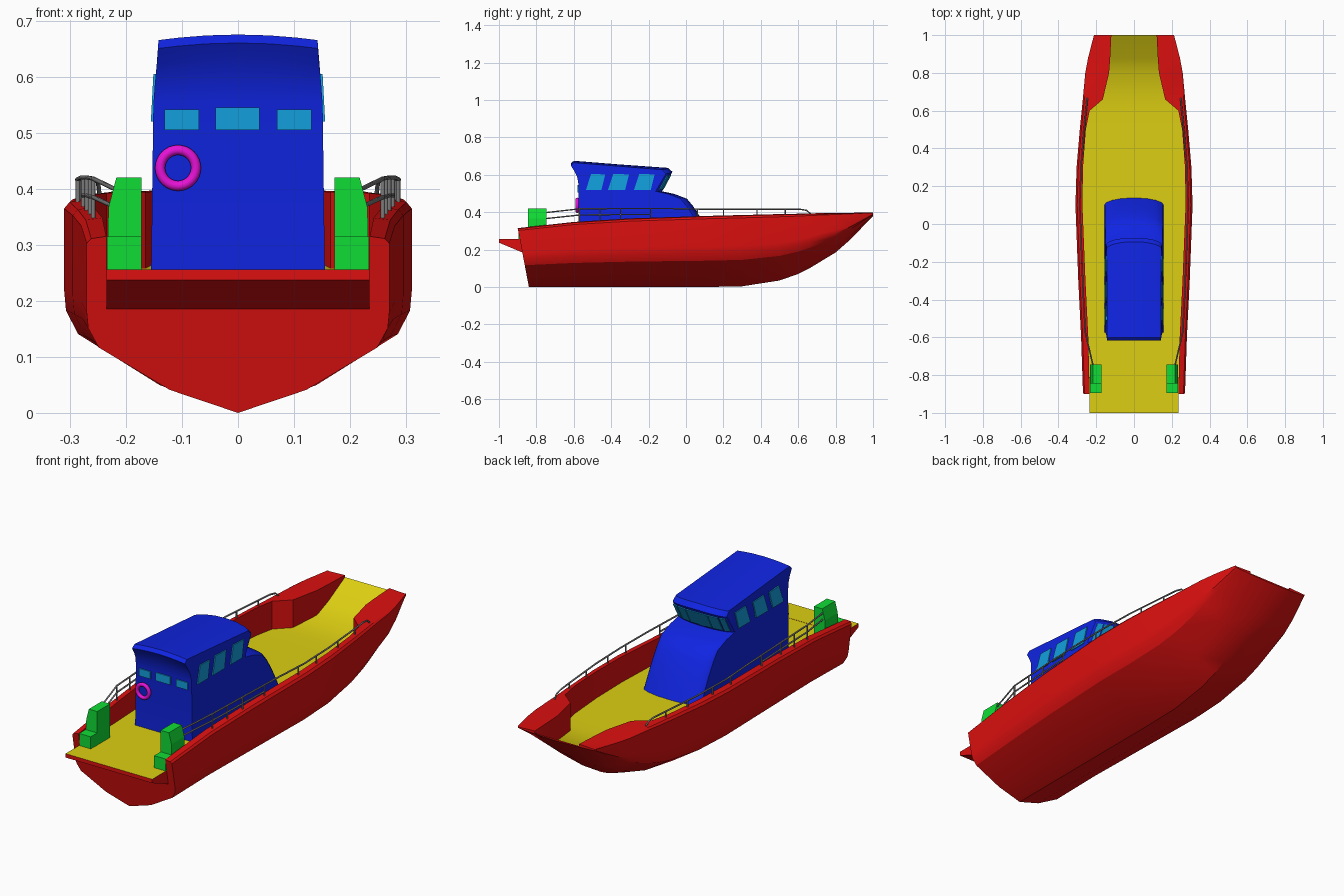
import bpy, bmesh, math
from mathutils import Vector

cube = bpy.data.objects.get("Cube")
if cube:
    bpy.data.objects.remove(cube, do_unlink=True)


def material(name, rgb):
    m = bpy.data.materials.new(name)
    m.use_nodes = True
    m.diffuse_color = (*rgb, 1)
    m.node_tree.nodes["Principled BSDF"].inputs["Base Color"].default_value = (*rgb, 1)
    return m


RED = material("hull red", (0.72, 0.005, 0.005))
YELLOW = material("deck yellow", (0.72, 0.62, 0.006))
BLUE = material("cabin blue", (0.005, 0.018, 0.76))
GLASS = material("window blue", (0.006, 0.35, 0.72))
GREEN = material("locker green", (0.005, 0.72, 0.035))
MAGENTA = material("ring magenta", (0.8, 0.006, 0.68))
GREY = material("rail grey", (0.2, 0.2, 0.2))


def make(name, bm, mats, smooth=None):
    bmesh.ops.recalc_face_normals(bm, faces=bm.faces)
    me = bpy.data.meshes.new(name)
    bm.to_mesh(me)
    bm.free()
    ob = bpy.data.objects.new(name, me)
    bpy.context.collection.objects.link(ob)
    for m in mats:
        me.materials.append(m)
    if smooth:
        bpy.ops.object.select_all(action='DESELECT')
        ob.select_set(True)
        bpy.context.view_layer.objects.active = ob
        bpy.ops.object.shade_smooth_by_angle(angle=math.radians(smooth))
    return ob


def loft(rings):
    """Skin closed rings of equal length and cap both ends."""
    bm = bmesh.new()
    rows = [[bm.verts.new(p) for p in r] for r in rings]
    n = len(rows[0])
    strips = [[] for _ in range(n)]
    for a, b in zip(rows, rows[1:]):
        for i in range(n):
            j = (i + 1) % n
            strips[i].append(bm.faces.new((a[i], a[j], b[j], b[i])))
    bm.faces.new(rows[0])
    bm.faces.new(rows[-1])
    return bm, strips


# Hull: y, half beam, inner half width, sheer, keel, deck height
STATIONS = [
    (-0.84, .27, .235, .315, 0, .255), (-0.6, .28, .242, .348, 0, .255),
    (-0.3, .295, .257, .367, 0, .255), (0.1, .31, .273, .38, 0, .255),
    (0.3, .304, .27, .385, .004, .255), (0.5, .287, .255, .39, .035, .255),
    (0.6, .277, .235, .392, .07, .255), (0.66, .271, .165, .394, .1, .258),
    (0.8, .258, .132, .396, .185, .275), (0.88, .243, .126, .397, .255, .315),
    (1.0, .212, .12, .398, .38, .388),
]
SECTION = [(1, .96), (1, .57), (.99, .48), (.92, .37), (.45, .13)]


def hull_ring(y, w, wi, s, k, d):
    half = [(wi, d), (wi, s), (.97 * w, s - .004)]
    half += [(w * u, k + (s - k) * v) for u, v in SECTION]
    pts = half + [(0, k)] + [(-x, z) for x, z in reversed(half)]
    rake = .19 if y < -.8 else 0
    return [(x, y - rake * z, z) for x, z in pts]


bm, strips = loft([hull_ring(*s) for s in STATIONS])
for f in strips[-1]:
    f.material_index = 1
make("hull", bm, [RED, YELLOW], 28)


def prism(name, profile, offset, depth, axis, mats):
    """Extrude a 2D profile along x or y."""
    def at(p, t):
        return (t, p[0], p[1]) if axis == 'x' else (p[0], t, p[1])
    bm, _ = loft([[at(p, t) for p in profile] for t in (offset, offset + depth)])
    return make(name, bm, mats)


# Stern platform with a yellow top
platform = prism("stern_platform", [(-1, .256), (-1, .237), (-.875, .185), (-.87, .256)],
                 -.235, .47, 'x', [RED, YELLOW])
for f in platform.data.polygons:
    f.material_index = int(f.normal.z > .9)

# Stern lockers with a low step
for side, s in (("left", 1), ("right", -1)):
    tall = [(.172, .25), (.234, .25), (.231, .367), (.217, .42), (.172, .42)]
    step = [(.172, .25), (.234, .25), (.234, .315), (.172, .315)]
    prism(side + "_locker", [(s * x, z) for x, z in tall], -.845, .1, 'y', [GREEN])
    prism(side + "_locker_step", [(s * x, z) for x, z in step], -.895, .05, 'y', [GREEN])


# Cabin: side profile swept across the beam with a cambered roof and bowed front
CABIN = [(-.575, .25), (-.575, .55), (-.582, .59), (-.597, .63), (-.616, .66), (-.6, .675),
         (-.35, .655), (-.095, .637), (-.073, .616), (-.128, .512), (-.06, .497), (.005, .472),
         (.04, .43), (.075, .375), (.11, .31), (.14, .25)]


def cabin_width(z):
    return .155 - .004 * (z - .25) / .3 - max(0, z - .55) * .06


def cabin_point(u, y, z):
    front = .028 * abs(u) ** 3 if y > -.2 else 0
    camber = .01 * u * u if z > .6 else 0
    return Vector((u * cabin_width(z), y - front, z - camber))


ACROSS = (-1, -.95, -.75, -.4, 0, .4, .75, .95, 1)
bm, _ = loft([[cabin_point(u, y - (.006 if abs(u) == 1 and y > -.2 else 0), z)
               for y, z in CABIN] for u in ACROSS])
make("cabin", bm, [BLUE], 30)


def plate(name, corners, out, mat):
    """Thin pane standing just proud of a wall."""
    c = [Vector(p) for p in corners]
    out = Vector(out).normalized()
    bm, _ = loft([[p - out * .003 for p in c], [p + out * .004 for p in c]])
    return make(name, bm, [mat])


# Slanted side windows
for s, side in ((1, "left"), (-1, "right")):
    for i, (y0, y1) in enumerate(((-.535, -.452), (-.417, -.325), (-.278, -.188))):
        lo, hi = s * cabin_width(.52), s * cabin_width(.605)
        plate(f"{side}_window_{i + 1}",
              [(lo, y0, .52), (lo, y1, .52), (hi, y1 + .02, .602), (hi, y0 + .028, .605)],
              (s, 0, 0), GLASS)

# Aft windows
for name, x0, x1, drop in (("right", -.131, -.07, .004), ("middle", -.04, .038, 0),
                           ("left", .07, .131, .004)):
    plate(f"aft_{name}_window", [(x0, -.576, .505), (x1, -.576, .505),
                                 (x1, -.576, .545 - drop), (x0, -.576, .545 - drop)],
          (0, -1, 0), GLASS)


# Windscreen panes follow the leaning front
def windscreen(u, t):
    w = .028 * abs(u) ** 3
    return (u * cabin_width(.56), -.128 + .055 * t - w, .512 + .104 * t - .008 * u * u * t)


for name, u0, u1 in (("right", -.93, -.76), ("middle_right", -.72, -.4), ("middle", -.38, .38),
                     ("middle_left", .4, .72), ("left", .76, .93)):
    plate(f"windscreen_{name}", [windscreen(u0, .1), windscreen(u1, .1),
                                 windscreen(u1, .86), windscreen(u0, .86)],
          ((u0 + u1) * .2, .9, -.45), GLASS)

# Life ring on the aft wall
bpy.ops.mesh.primitive_torus_add(location=(-.107, -.582, .437), rotation=(math.pi / 2, 0, 0),
                                 major_radius=.032, minor_radius=.009,
                                 major_segments=32, minor_segments=10)
ring = bpy.context.object
ring.name = "life_ring"
ring.data.materials.append(MAGENTA)
bpy.ops.object.shade_smooth()


def at_gunwale(y):
    for a, b in zip(STATIONS, STATIONS[1:]):
        if a[0] <= y <= b[0]:
            t = (y - a[0]) / (b[0] - a[0])
            return [p + (q - p) * t for p, q in zip(a, b)]


def rail_point(y, z, s):
    x = at_gunwale(y)[1] - .023
    if y < -.58:
        x -= (-.58 - y) * .2
    return (s * x, y, z)


def tubes(name, paths, radius):
    cu = bpy.data.curves.new(name, 'CURVE')
    cu.dimensions = '3D'
    cu.bevel_depth = radius
    cu.bevel_resolution = 1
    cu.use_fill_caps = True
    for path in paths:
        sp = cu.splines.new('POLY')
        sp.points.add(len(path) - 1)
        for p, co in zip(sp.points, path):
            p.co = (*co, 1)
    cu.materials.append(GREY)
    bpy.context.collection.objects.link(bpy.data.objects.new(name, cu))


# Guard rails and stanchions
TOP = [(-.75, .398), (-.57, .418), (-.35, .42), (-.1, .42), (.1, .416), (.3, .416),
       (.5, .416), (.61, .416), (.645, .41), (.665, .392)]
MIDDLE = [(-.75, .366), (-.57, .385), (-.35, .388), (-.19, .388)]
POSTS = (-.57, -.46, -.35, -.19, .06, .2, .38, .53)
for s, side in ((1, "left"), (-1, "right")):
    paths = [[rail_point(y, z, s) for y, z in line] for line in (TOP, MIDDLE)]
    paths += [[rail_point(y, at_gunwale(y)[3] - .01, s), rail_point(y, .417, s)] for y in POSTS]
    tubes(side + "_guard_rail", paths, .004)
